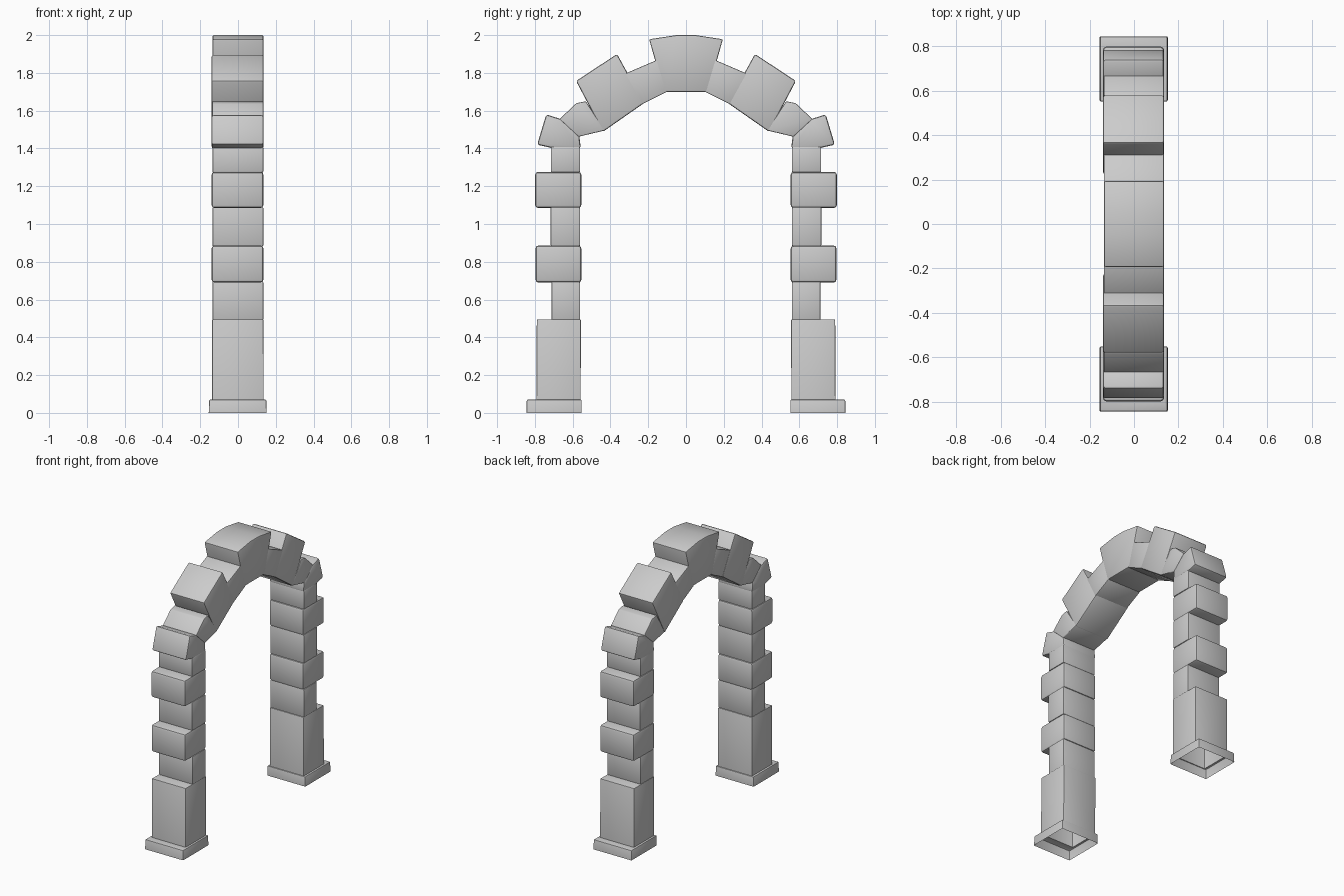
import bpy, bmesh, math

if "Cube" in bpy.data.objects:
    bpy.data.objects.remove(bpy.data.objects["Cube"])


def finish(name, bm, bevel, mirror=True):
    """Soften the outer edges, shade, and mirror to the other side of the arch."""
    bmesh.ops.recalc_face_normals(bm, faces=bm.faces)
    edges = [e for e in bm.edges if len(e.link_faces) == 2 and e.is_convex
             and e.calc_face_angle() > 0.35]
    bmesh.ops.bevel(bm, geom=edges, offset=bevel, segments=2, profile=0.5,
                    affect='EDGES', clamp_overlap=True)
    mesh = bpy.data.meshes.new(name)
    bm.to_mesh(mesh)
    bm.free()
    ob = bpy.data.objects.new(name, mesh)
    bpy.context.collection.objects.link(ob)
    bpy.ops.object.select_all(action='DESELECT')
    bpy.context.view_layer.objects.active = ob
    ob.select_set(True)
    bpy.ops.object.shade_smooth_by_angle(angle=math.radians(40))
    if mirror:
        mod = ob.modifiers.new("other_side", 'MIRROR')
        mod.use_axis = (False, True, False)
    return ob


def stone(name, outline, x0=-0.138, x1=0.135, bevel=0.01, mirror=True):
    """A block: a (y, z) outline extruded through the wall thickness."""
    bm = bmesh.new()
    a = [bm.verts.new((x0, y, z)) for y, z in outline]
    b = [bm.verts.new((x1, y, z)) for y, z in outline]
    bm.faces.new(a)
    bm.faces.new(b[::-1])
    n = len(outline)
    for i in range(n):
        j = (i + 1) % n
        bm.faces.new((a[i], b[i], b[j], a[j]))
    return finish(name, bm, bevel, mirror)


# Pedestal and plinth: one stepped shell, open underneath
bm = bmesh.new()
rings = []
for z, x0, x1, y0, y1 in [(0, -0.155, 0.152, 0.552, 0.845),
                          (0.07, -0.153, 0.150, 0.552, 0.843),
                          (0.07, -0.138, 0.136, 0.558, 0.792),
                          (0.495, -0.138, 0.135, 0.556, 0.790)]:
    rings.append([bm.verts.new((x, y, z)) for x, y in
                  ((x0, y0), (x1, y0), (x1, y1), (x0, y1))])
for lo, hi in zip(rings, rings[1:]):
    for i in range(4):
        j = (i + 1) % 4
        bm.faces.new((lo[i], lo[j], hi[j], hi[i]))
bm.faces.new(rings[-1])
finish("pedestal", bm, 0.008)

# Alternating narrow and wide pillar stones: bottom, top, outer y
courses = [(0.49, 0.695, 0.713), (0.69, 0.886, 0.797), (0.882, 1.09, 0.717),
           (1.085, 1.276, 0.799), (1.272, 1.41, 0.716)]
for k, (z0, z1, y1) in enumerate(courses):
    wide = y1 > 0.75
    y0 = 0.554 if wide else 0.56
    stone(f"pillar_stone_{k + 1}", [(y0, z0), (y1, z0), (y1, z1), (y0, z1)],
          x0=-0.14 if wide else -0.136, bevel=0.016 if wide else 0.008)

# Tilted stone at the top of each pillar
stone("springer", [(0.557, 1.40), (0.70, 1.40), (0.788, 1.42), (0.74, 1.58),
                   (0.66, 1.555), (0.565, 1.47)], x0=-0.14, bevel=0.012)

# Wedge stones of the arch, narrow and tall in turn
stone("lower_wedge", [(0.43, 1.495), (0.57, 1.462), (0.67, 1.555),
                      (0.58, 1.64), (0.53, 1.65)], x0=-0.136, bevel=0.006)
stone("tall_wedge", [(0.44, 1.488), (0.582, 1.757), (0.365, 1.9),
                     (0.222, 1.64)], x0=-0.14, bevel=0.01)
stone("upper_wedge", [(0.24, 1.63), (0.325, 1.795), (0.15, 1.87),
                      (0.10, 1.70)], x0=-0.136, bevel=0.006)

# Keystone
stone("keystone", [(-0.117, 1.70), (0.117, 1.70), (0.195, 1.978),
                   (0.05, 2.0), (-0.05, 2.0), (-0.195, 1.978)],
      x0=-0.135, bevel=0.008, mirror=False)
